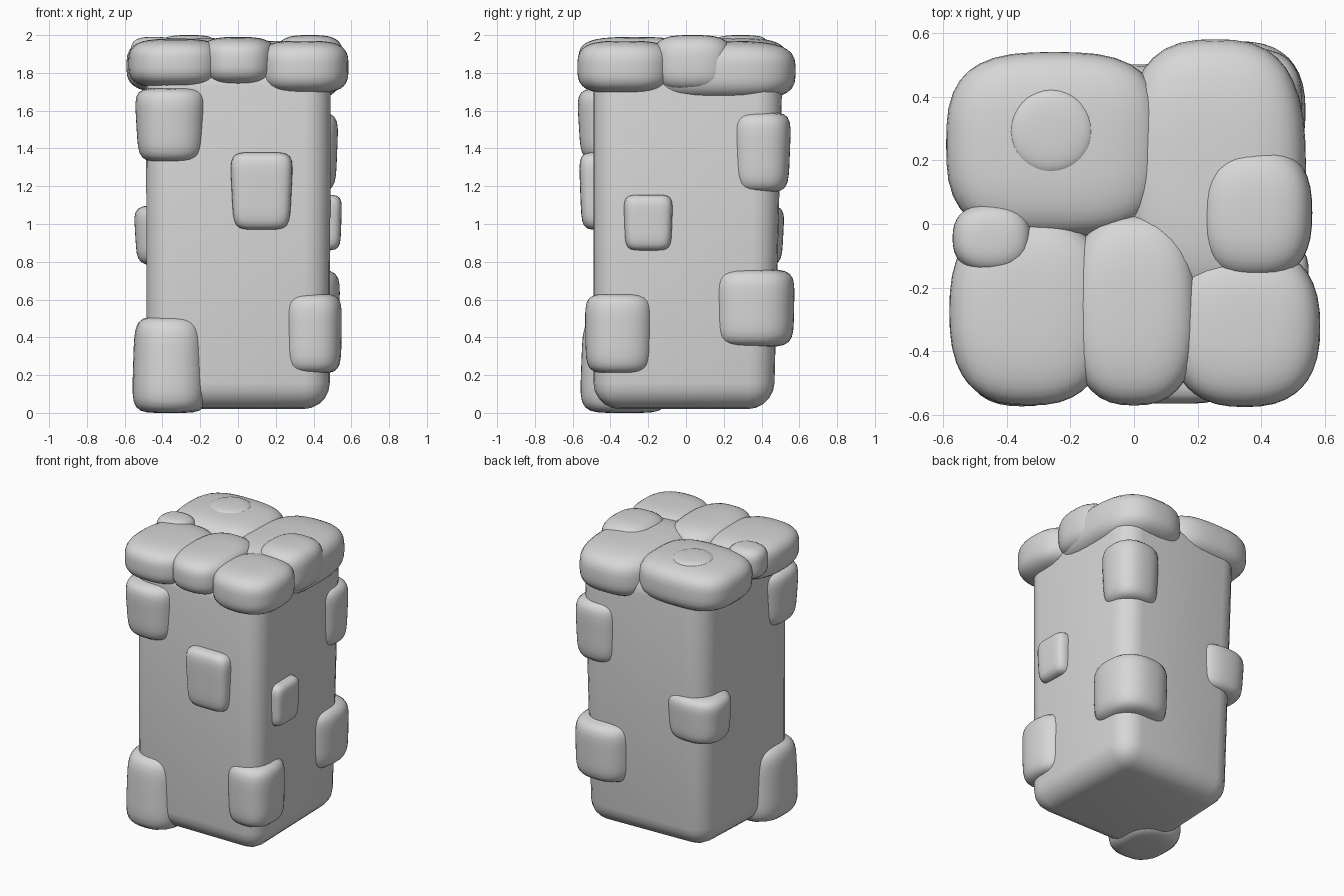
import bpy, bmesh
from mathutils import Vector

cube = bpy.data.objects.get("Cube")
if cube:
    bpy.data.objects.remove(cube)

# Single plain stone colour
GREY = (0.68, 0.68, 0.68, 1)
stone_mat = bpy.data.materials.new("stone grey")
stone_mat.use_nodes = True
stone_mat.diffuse_color = GREY
stone_mat.node_tree.nodes["Principled BSDF"].inputs["Base Color"].default_value = GREY


def add_object(name, bm):
    mesh = bpy.data.meshes.new(name)
    bm.to_mesh(mesh)
    bm.free()
    mesh.materials.append(stone_mat)
    mesh.shade_smooth()
    obj = bpy.data.objects.new(name, mesh)
    bpy.context.collection.objects.link(obj)


def stone(name, xs, ys, zs, plan, side, taper=0.0):
    """Rounded block filling the ranges; plan and side set how square it is
    from above and from the side, taper widens it upwards."""
    bm = bmesh.new()
    bmesh.ops.create_cube(bm, size=2)
    bmesh.ops.subdivide_edges(bm, edges=bm.edges[:], cuts=9, use_grid_fill=True)
    low = Vector((xs[0], ys[0], zs[0]))
    high = Vector((xs[1], ys[1], zs[1]))
    centre, half = (low + high) / 2, (high - low) / 2
    for v in bm.verts:
        x, y, z = (abs(c) for c in v.co)
        ring = (x ** plan + y ** plan) ** (1 / plan)
        p = v.co / (ring ** side + z ** side) ** (1 / side)
        grow = 1 + taper * p.z - abs(taper) * 0.6
        p.x *= grow
        p.y *= grow
        v.co = centre + p * half
    add_object(name, bm)


# Tower body: bevelled block whose back corners draw in towards the foot
bm = bmesh.new()
bmesh.ops.create_cube(bm, size=1)
for v in bm.verts:
    top = v.co.z > 0
    if v.co.y < 0:
        x, y = (0.49 if v.co.x > 0 else -0.49), -0.49
    elif v.co.x > 0:
        x, y = (0.49, 0.515) if top else (0.465, 0.47)
    else:
        x, y = (-0.47, 0.495) if top else (-0.445, 0.44)
    v.co = (x, y, 1.87 if top else 0.02)
bmesh.ops.bevel(bm, geom=bm.edges[:], offset=0.14, segments=5,
                profile=0.5, affect="EDGES", clamp_overlap=True)
add_object("tower_body", bm)

# Stones wrapped round the corners of the walls
corner_stones = [
    ("front_upper_corner_stone", (-0.545, -0.16), (-0.575, -0.17), (1.33, 1.72), 0.06),
    ("front_lower_corner_stone", (0.23, 0.55), (-0.535, -0.17), (0.21, 0.63), 0.02),
    ("front_base_corner_stone", (-0.56, -0.16), (-0.56, -0.09), (0.0, 0.51), -0.04),
    ("back_lower_corner_stone", (0.11, 0.54), (0.13, 0.575), (0.35, 0.76), 0.02),
    ("back_upper_corner_stone", (0.19, 0.53), (0.23, 0.555), (1.17, 1.59), 0.05),
    ("back_middle_corner_stone", (-0.55, -0.15), (0.18, 0.52), (0.78, 1.1), 0.05),
]
for name, xs, ys, zs, taper in corner_stones:
    stone(name, xs, ys, zs, plan=2.5, side=5.5, taper=taper)

# Stones set flat into the walls
stone("front_middle_stone", (-0.04, 0.29), (-0.565, -0.3), (0.97, 1.38), 5, 6, 0.06)
stone("side_small_stone", (0.3, 0.55), (-0.33, -0.07), (0.86, 1.155), 5, 6, 0.04)

# Overhanging stones around the crown
crown_stones = [
    ("crown_back_large_stone", (-0.59, 0.09), (-0.04, 0.54), (1.69, 1.985), 3.0),
    ("crown_back_long_stone", (-0.03, 0.54), (-0.24, 0.58), (1.65, 1.97), 2.8),
    ("crown_side_stone", (0.2, 0.56), (-0.175, 0.245), (1.7, 2.0), 2.6),
    ("crown_front_left_stone", (-0.58, -0.08), (-0.57, 0.02), (1.72, 1.98), 2.6),
    ("crown_front_middle_stone", (-0.2, 0.2), (-0.57, 0.03), (1.73, 1.99), 2.6),
    ("crown_front_right_stone", (0.11, 0.585), (-0.575, -0.07), (1.69, 1.97), 2.5),
    ("crown_small_stone", (-0.57, -0.32), (-0.155, 0.065), (1.78, 1.99), 2.4),
]
for name, xs, ys, zs, plan in crown_stones:
    stone(name, xs, ys, zs, plan=plan, side=3.4)

# Low round pebble on the large crown stone
stone("crown_pebble", (-0.395, -0.125), (0.155, 0.425), (1.92, 2.0), plan=2, side=3)
